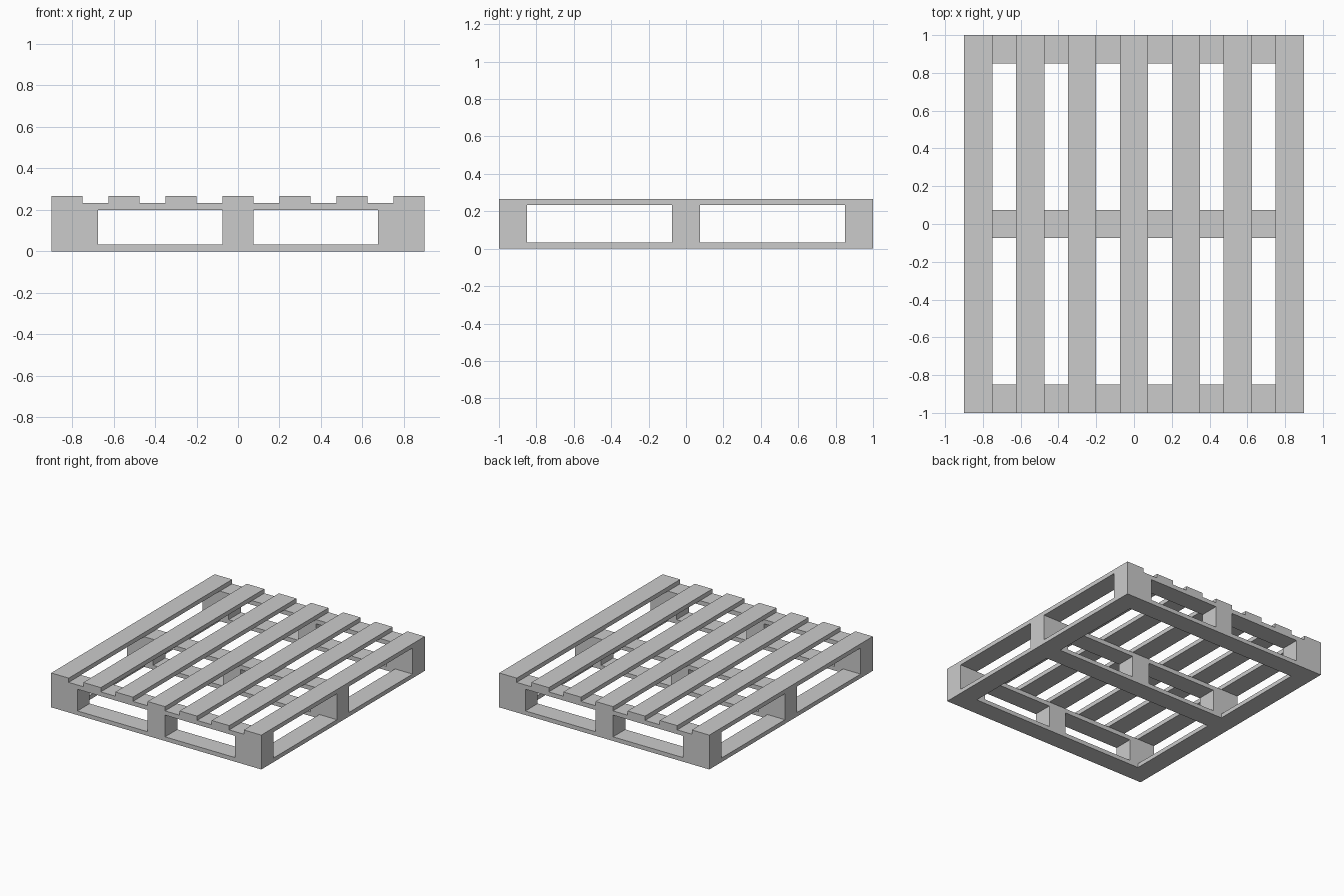
import bpy, bmesh
from mathutils import Matrix

if "Cube" in bpy.data.objects:
    bpy.data.objects.remove(bpy.data.objects["Cube"])

HALF_X, HALF_Y = 0.90, 1.00
BOARD = 0.15                                   # board width
Z0, Z1, Z2, Z3, Z4 = 0.0, 0.032, 0.20, 0.233, 0.266   # layer heights


def box(name, x0, x1, y0, y1, z0, z1):
    bm = bmesh.new()
    bmesh.ops.create_cube(bm, size=1.0, matrix=Matrix.Diagonal((x1 - x0, y1 - y0, z1 - z0, 1)))
    mesh = bpy.data.meshes.new(name)
    bm.to_mesh(mesh)
    bm.free()
    obj = bpy.data.objects.new(name, mesh)
    obj.location = ((x0 + x1) / 2, (y0 + y1) / 2, (z0 + z1) / 2)
    bpy.context.collection.objects.link(obj)
    return obj


rows = {"front": -HALF_Y + BOARD / 2, "middle": 0.0, "back": HALF_Y - BOARD / 2}
cols = {"left": (-0.90, -0.675), "centre": (-0.075, 0.075), "right": (0.675, 0.90)}

for row, y in rows.items():
    y0, y1 = y - BOARD / 2, y + BOARD / 2
    # Cross boards below the deck and on the floor
    box(f"{row}_stringer_board", -HALF_X, HALF_X, y0, y1, Z2, Z3)
    w = HALF_X - BOARD if row == "middle" else HALF_X
    box(f"{row}_bottom_board", -w, w, y0, y1, Z0, Z1)
    # Spacer blocks, wider at the sides
    for col, (x0, x1) in cols.items():
        box(f"{row}_{col}_block", x0, x1, y0, y1, Z1, Z2)

# Bottom side boards closing the floor frame
for side, s in (("left", -1), ("right", 1)):
    xs = sorted((s * HALF_X, s * (HALF_X - BOARD)))
    box(f"{side}_bottom_board", xs[0], xs[1], -HALF_Y + BOARD, HALF_Y - BOARD, Z0, Z1)

# Seven deck boards
for i in range(7):
    x = (i - 3) * 0.275
    box(f"deck_board_{i + 1}", x - BOARD / 2, x + BOARD / 2, -HALF_Y, HALF_Y, Z3, Z4)
